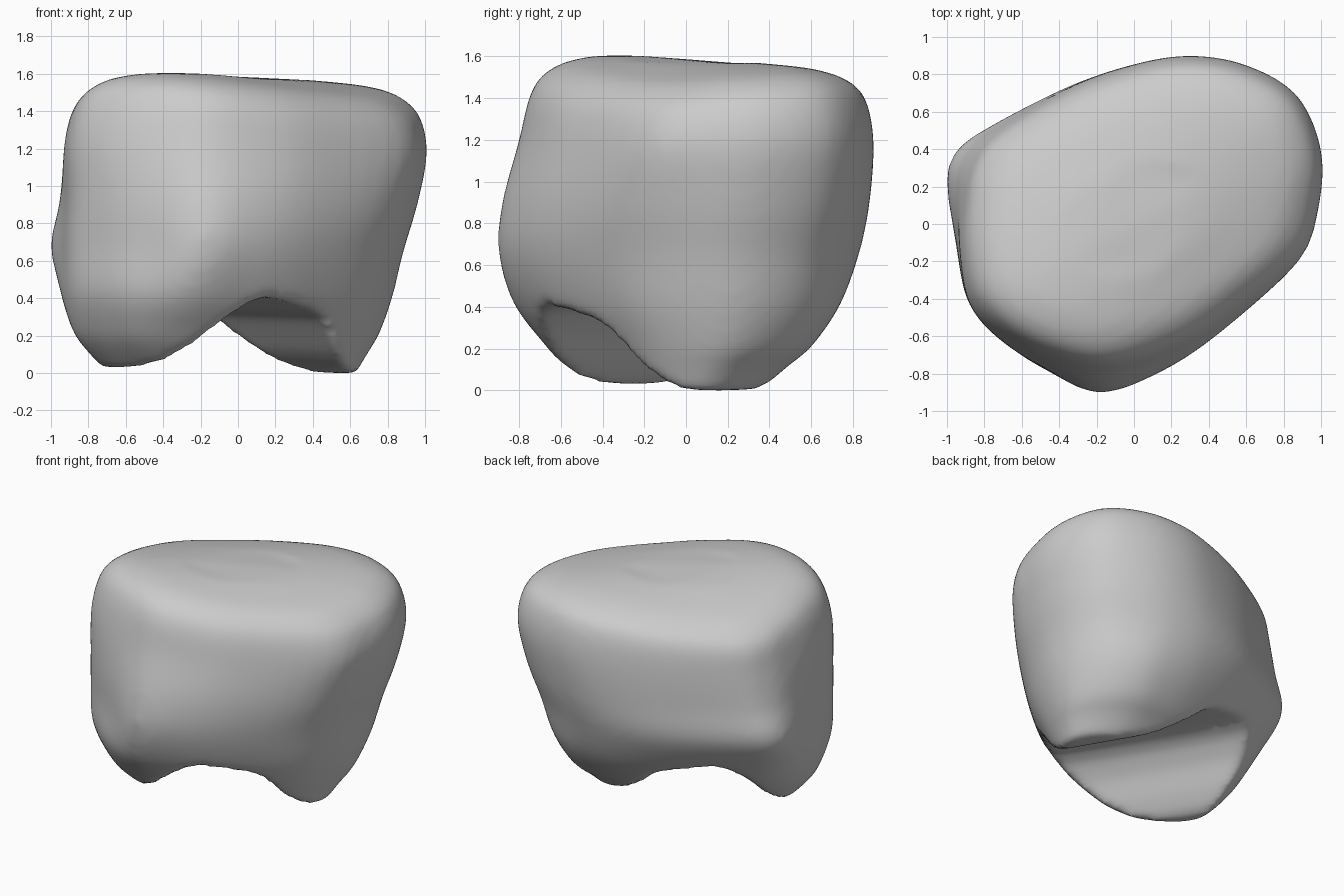
import bpy, bmesh
from mathutils import Vector, Matrix

default = bpy.data.objects.get("Cube")
if default:
    bpy.data.objects.remove(default, do_unlink=True)

# Plain grey material
GREY = (0.6, 0.6, 0.6, 1.0)
grey = bpy.data.materials.new("plain_grey")
grey.use_nodes = True
grey.diffuse_color = GREY
shader = next(n for n in grey.node_tree.nodes if n.type == "BSDF_PRINCIPLED")
shader.inputs["Base Color"].default_value = GREY
shader.inputs["Roughness"].default_value = 0.8


def loft(name, rings):
    """Skin a list of equal-length rings and close both ends."""
    bm = bmesh.new()
    loops = [[bm.verts.new(p) for p in ring] for ring in rings]
    for low, high in zip(loops, loops[1:]):
        for i in range(len(low)):
            j = (i + 1) % len(low)
            bm.faces.new((low[i], low[j], high[j], high[i]))
    bm.faces.new(loops[0])
    bm.faces.new(loops[-1])
    bmesh.ops.recalc_face_normals(bm, faces=bm.faces)
    mesh = bpy.data.meshes.new(name)
    bm.to_mesh(mesh)
    bm.free()
    obj = bpy.data.objects.new(name, mesh)
    bpy.context.collection.objects.link(obj)
    return obj


def spline(points, closed, steps=4):
    """Smooth curve passing through every point."""
    n = len(points)
    result = []
    for i in range(n if closed else n - 1):
        a, b, c, d = (points[k % n if closed else min(max(k, 0), n - 1)]
                      for k in range(i - 1, i + 3))
        for s in range(steps):
            t = s / steps
            result.append(b + (c - a) * (t / 2)
                          + (a * 2 - b * 5 + c * 4 - d) * (t * t / 2)
                          + (b * 3 - a - c * 3 + d) * (t ** 3 / 2))
    return result if closed else result + [points[-1]]


def fit(points, x0, x1, y0, y1):
    """Set a flat outline to the width and depth of one level."""
    xs, ys = zip(*points)
    sx = (x1 - x0) / (max(xs) - min(xs))
    sy = (y1 - y0) / (max(ys) - min(ys))
    return [Vector((x0 + (x - min(xs)) * sx, y0 + (y - min(ys)) * sy, 0)) for x, y in points]


# Cross-sections of the crown, the waist and the foot, point for point
crown = [(0.3, 0.9), (0.6, 0.85), (0.87, 0.69), (1, 0.4), (0.99, 0.1), (0.88, -0.2),
         (0.5, -0.52), (0.2, -0.7), (-0.15, -0.8), (-0.45, -0.74), (-0.72, -0.6),
         (-0.88, -0.42), (-0.93, -0.15), (-0.92, 0.1), (-0.88, 0.3), (-0.75, 0.48),
         (-0.35, 0.72), (0, 0.85)]
waist = [(0.2, 0.83), (0.5, 0.77), (0.76, 0.59), (0.88, 0.3), (0.85, 0), (0.7, -0.3),
         (0.4, -0.6), (0.1, -0.8), (-0.2, -0.9), (-0.48, -0.77), (-0.73, -0.6),
         (-0.89, -0.41), (-0.95, -0.1), (-1, 0.2), (-0.97, 0.36), (-0.83, 0.48),
         (-0.4, 0.7), (-0.1, 0.8)]
foot = [(0.2, 0.53), (0.42, 0.52), (0.6, 0.4), (0.71, 0.2), (0.68, 0), (0.55, -0.2),
        (0.25, -0.42), (0, -0.54), (-0.27, -0.62), (-0.5, -0.59), (-0.67, -0.48),
        (-0.8, -0.35), (-0.86, -0.2), (-0.83, 0), (-0.72, 0.15), (-0.55, 0.25),
        (-0.25, 0.4), (0, 0.49)]

# Height, then left, right, front and back limits
levels = [(-0.01, -0.72, 0.63, -0.47, 0.36), (0.1, -0.82, 0.69, -0.59, 0.48),
          (0.2, -0.89, 0.75, -0.68, 0.6), (0.4, -0.96, 0.82, -0.83, 0.74),
          (0.65, -1, 0.88, -0.9, 0.83), (0.9, -0.96, 0.95, -0.88, 0.88),
          (1.2, -0.93, 1, -0.8, 0.9), (1.42, -0.89, 0.97, -0.75, 0.87),
          (1.53, -0.81, 0.89, -0.68, 0.8), (1.585, -0.66, 0.75, -0.54, 0.63),
          (1.6, -0.38, 0.4, -0.3, 0.34)]
rings = []
for z, *box in levels:
    if z < 0.65:
        shapes, t = (foot, waist), max(0, (z - 0.15) / 0.5)
    else:
        shapes, t = (waist, crown), min(1, (z - 0.65) / 0.55)
    low, high = (fit(shape, *box) for shape in shapes)
    ring = [p.lerp(q, t) for p, q in zip(low, high)]
    # The top domes across its long diagonal, and one foot sits a little higher
    for p in ring:
        dome = 0.03 * (p.x + p.y + 0.7) + 0.13 * (p.y - p.x) ** 2
        p.z = z - dome * (z / 1.6) ** 4 - 0.02 * (p.x - 0.5) * (1 - z / 1.6)
    rings.append(spline(ring, True))
columns = [spline(list(column), False) for column in zip(*rings)]
body = loft("body", list(zip(*columns)))

# Underside notch that separates the two lobes
across = Vector((0.84, 0.54, 0))
along = Vector((-0.54, 0.84, 0.02))
notch = [(-0.85, -0.15), (-0.7, 0), (-0.62, 0.04), (-0.54, 0.13), (-0.44, 0.27),
         (-0.33, 0.37), (-0.22, 0.41), (-0.1, 0.39), (0.1, 0.34), (0.18, 0.3),
         (0.26, 0.2), (0.33, 0.11), (0.41, 0.04), (0.5, 0), (0.65, -0.15)]
cutter = loft("notch_cutter", [[across * s + along * d + Vector((0, 0, z)) for s, z in notch]
                               for d in (-1.5, 1.5)])
cutter.hide_render = True

# Carve, then blend everything into one soft skin
carve = body.modifiers.new("carve", "BOOLEAN")
carve.operation = "DIFFERENCE"
carve.solver = "EXACT"
carve.object = cutter
skin = body.modifiers.new("skin", "REMESH")
skin.mode = "VOXEL"
skin.voxel_size = 0.03
soften = body.modifiers.new("soften", "SMOOTH")
soften.factor = 0.5
soften.iterations = 10
bpy.context.view_layer.update()
graph = bpy.context.evaluated_depsgraph_get()
mesh = bpy.data.meshes.new_from_object(body.evaluated_get(graph))
body.modifiers.clear()
body.data = mesh
bpy.data.objects.remove(cutter, do_unlink=True)

# Stand it on the ground
floor = min(v.co.z for v in mesh.vertices)
mesh.transform(Matrix.Translation((0, 0, -floor)))

mesh.materials.clear()
mesh.materials.append(grey)
for face in mesh.polygons:
    face.use_smooth = True
    face.material_index = 0
